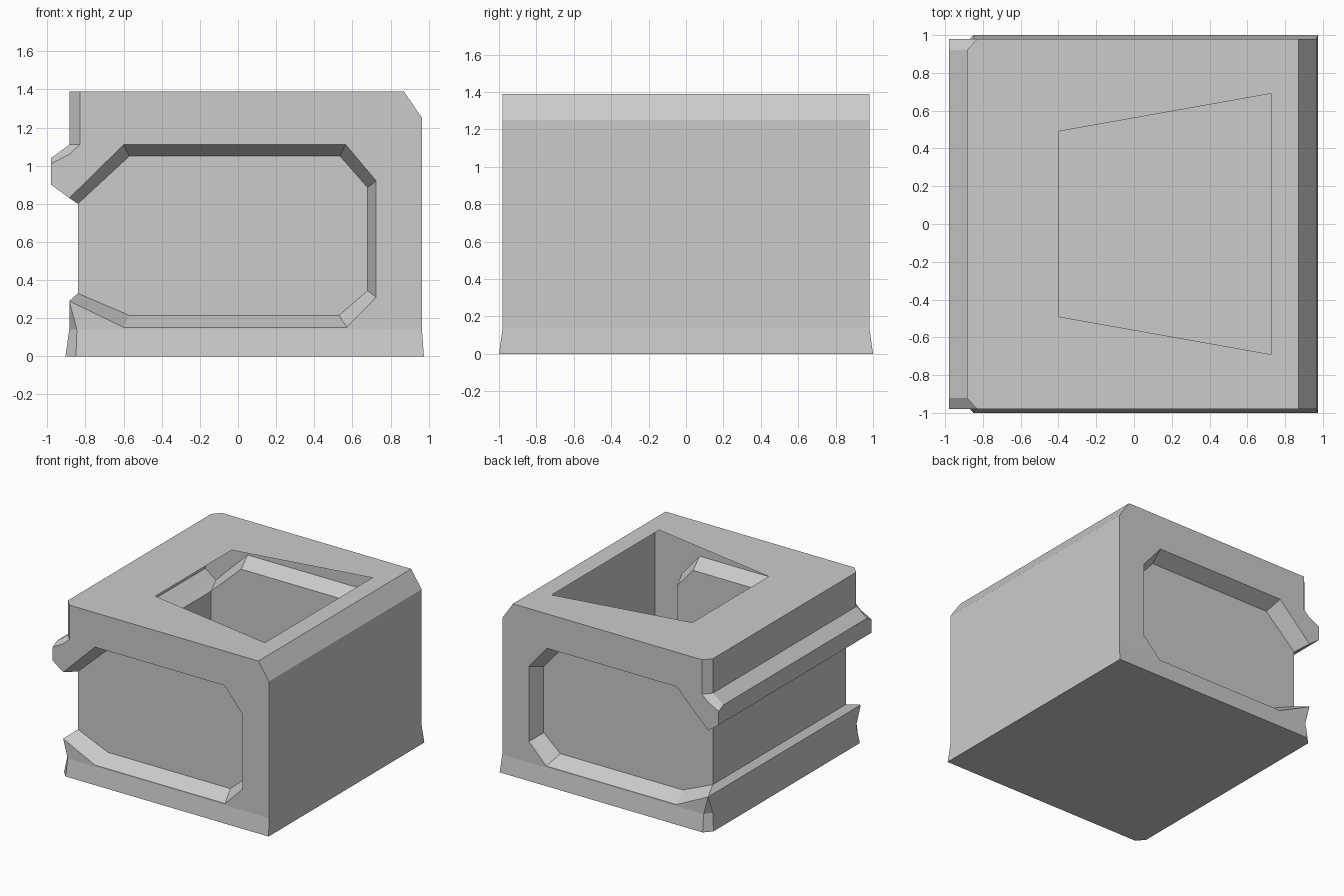
import bpy, bmesh

if "Cube" in bpy.data.objects:
    bpy.data.objects.remove(bpy.data.objects["Cube"])

Y = 0.98       # side wall
YC = 0.92      # where the left corner chamfers begin
YP = 0.855     # recessed panel
FLARE = 0.14   # height where the base starts to flare

bm = bmesh.new()


def face(points):
    bm.faces.new([bm.verts.new(p) for p in points])


def both_sides(points):
    """Add a face on the front and its mirror on the back."""
    face(points)
    face([(x, -y, z) for x, y, z in reversed(points)])


def span(*points):
    """Add one face running from the front points across to the back."""
    face(list(points) + [(x, -y, z) for x, y, z in reversed(points)])


def at_y(profile, y):
    return [(x, -y, z) for x, z in profile]


# Window recess outlines (x, z), open toward the left side
outer = at_y([(-0.885, 0.29), (-0.6, 0.152), (0.57, 0.152), (0.725, 0.31),
              (0.725, 0.92), (0.565, 1.11), (-0.6, 1.11), (-0.885, 0.83)], Y)
inner = at_y([(-0.84, 0.33), (-0.57, 0.215), (0.53, 0.215), (0.68, 0.345),
              (0.68, 0.885), (0.535, 1.05), (-0.57, 1.05), (-0.84, 0.80)], YP)

# Side wall corners, front side
rib_low, rib_high = at_y([(-0.98, 0.90), (-0.98, 1.01)], Y)
rib_root, chamfer_low, chamfer_top = at_y([(-0.885, 1.06), (-0.83, 1.11), (-0.83, 1.39)], Y)
top_right, shoulder, right_low, left_low = at_y(
    [(0.87, 1.39), (0.965, 1.25), (0.965, FLARE), (-0.845, FLARE)], Y)
base_right, base_left = (0.975, -1, 0), (-0.85, -1, 0)

# Left side corners behind the chamfers
left_top, left_ledge, rib_edge = at_y([(-0.885, 1.39), (-0.885, 1.11), (-0.98, 1.04)], YC)
left_flare = (-0.885, -YC, FLARE)
left_base = (-0.905, -0.94, 0)

# Front and back walls, recess bevels and panels
both_sides(outer + [rib_low, rib_high, rib_root, chamfer_low, chamfer_top,
                    top_right, shoulder, right_low, left_low])
for i in range(len(outer) - 1):
    both_sides([outer[i], outer[i + 1], inner[i + 1], inner[i]])
both_sides(inner)

# Flared base and left corner chamfers
both_sides([left_low, right_low, base_right, base_left])
both_sides([outer[0], left_low, left_flare])
both_sides([left_flare, left_low, base_left, left_base])
both_sides([left_top, chamfer_top, chamfer_low, left_ledge])
both_sides([left_ledge, chamfer_low, rib_root, rib_high, rib_edge])

# Left side: upper wall, rib, groove, lower wall
span(left_top, left_ledge)
span(left_ledge, rib_edge)
span(rib_edge, rib_high, rib_low)
span(rib_low, outer[-1])
span(outer[-1], inner[-1])
span(inner[-1], inner[0])
span(inner[0], outer[0])
span(outer[0], left_flare)
span(left_flare, left_base)

# Right side and underside
span(top_right, shoulder)
span(shoulder, right_low)
span(right_low, base_right)
span(left_base, base_left, base_right)

# Top with the tapered opening, as two halves
both_sides([(-0.885, 0, 1.39), left_top, chamfer_top, top_right, (0.87, 0, 1.39),
            (0.725, 0, 1.39), (0.725, -0.69, 1.39), (-0.4, -0.49, 1.39), (-0.4, 0, 1.39)])

bmesh.ops.remove_doubles(bm, verts=bm.verts, dist=0.0005)
bmesh.ops.recalc_face_normals(bm, faces=bm.faces)

mesh = bpy.data.meshes.new("block_shell")
bm.to_mesh(mesh)
bm.free()
obj = bpy.data.objects.new("block_shell", mesh)
bpy.context.collection.objects.link(obj)
